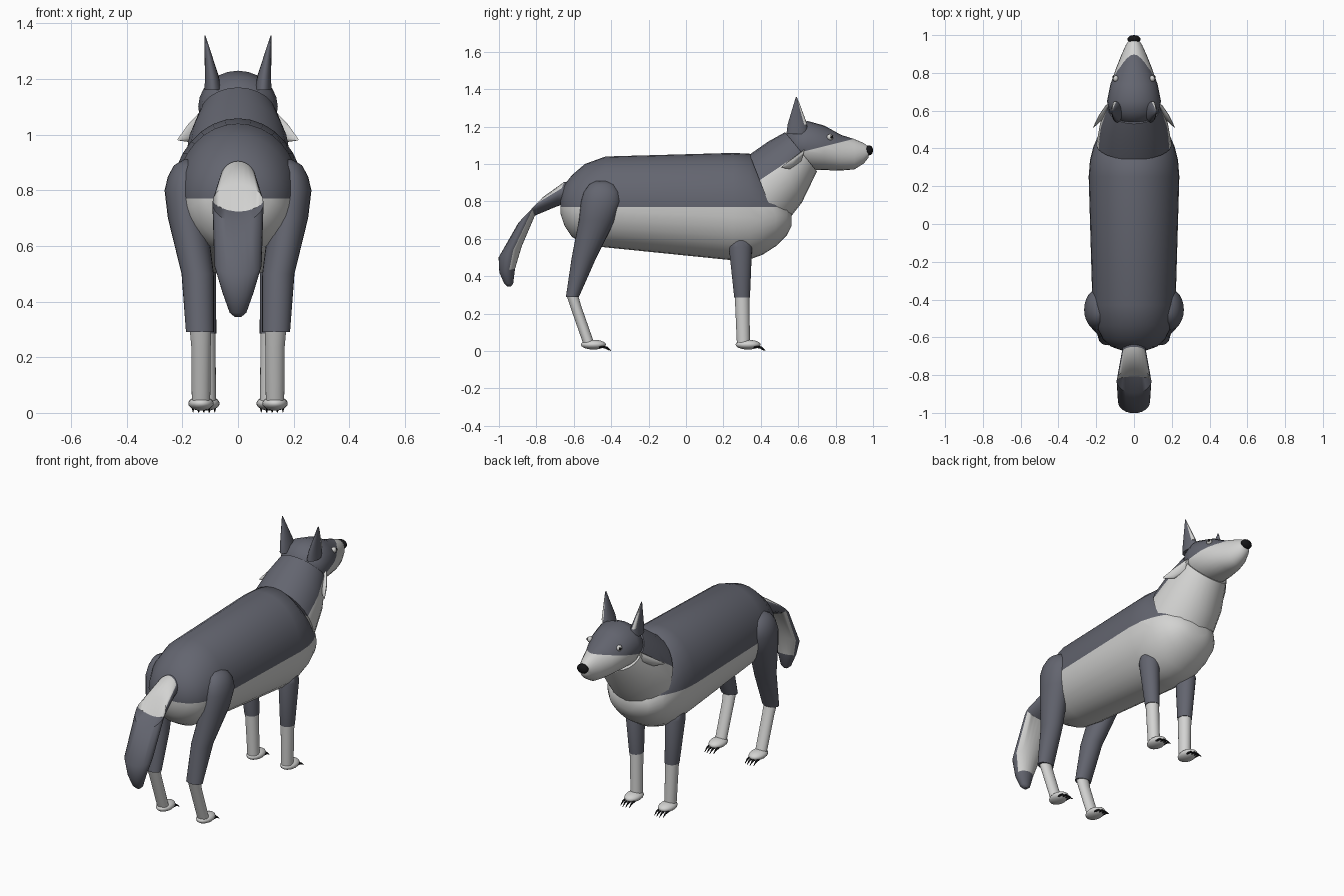
import bpy
import bmesh
from math import sin, cos, pi
from mathutils import Vector, Matrix

default_cube = bpy.data.objects.get("Cube")
if default_cube:
    bpy.data.objects.remove(default_cube, do_unlink=True)


def make_material(name, red, green, blue):
    material = bpy.data.materials.new(name)
    material.use_nodes = True
    colour = (red, green, blue, 1)
    material.diffuse_color = colour
    shader = material.node_tree.nodes["Principled BSDF"]
    shader.inputs["Base Color"].default_value = colour
    shader.inputs["Roughness"].default_value = 0.8
    return material


GREY = make_material("slate grey fur", 0.125, 0.13, 0.16)
WHITE = make_material("pale fur", 0.65, 0.65, 0.64)
BLACK = make_material("black", 0.008, 0.008, 0.009)


def finish(name, bm, materials, rule=None, angle=50):
    """Turn a bmesh into a smooth object, colouring faces by the rule."""
    bmesh.ops.recalc_face_normals(bm, faces=bm.faces)
    bm.normal_update()
    for face in bm.faces:
        if rule and rule(face.calc_center_median(), face.normal):
            face.material_index = 1
    mesh = bpy.data.meshes.new(name)
    bm.to_mesh(mesh)
    bm.free()
    for material in materials:
        mesh.materials.append(material)
    part = bpy.data.objects.new(name, mesh)
    bpy.context.collection.objects.link(part)
    bpy.ops.object.select_all(action="DESELECT")
    part.select_set(True)
    bpy.context.view_layer.objects.active = part
    bpy.ops.object.shade_smooth_by_angle(angle=angle * pi / 180)
    return part


def loft(name, rings, materials, cut=None, rule=None, side=1, segments=24):
    """Skin elliptical rings given as (centre, half width, half depth vector in y and z)."""
    bm = bmesh.new()
    loops = []
    for (x, y, z), width, (dy, dz) in rings:
        loop = []
        for i in range(segments):
            a = 2 * pi * i / segments
            point = (side * (x + width * cos(a)), y + dy * sin(a), z + dz * sin(a))
            loop.append(bm.verts.new(point))
        loops.append(loop)
    for lower, upper in zip(loops, loops[1:]):
        for i in range(segments):
            j = (i + 1) % segments
            bm.faces.new((lower[i], lower[j], upper[j], upper[i]))
    bm.faces.new(loops[0])
    bm.faces.new(loops[-1])
    if cut:
        point, normal = Vector(cut[0]), Vector(cut[1])
        geometry = bm.verts[:] + bm.edges[:] + bm.faces[:]
        bmesh.ops.bisect_plane(bm, geom=geometry, plane_co=point, plane_no=normal)
        rule = lambda centre, n: (centre - point).dot(normal) < 0
    return finish(name, bm, materials, rule)


def ball(name, centre, size, material):
    bm = bmesh.new()
    bmesh.ops.create_uvsphere(bm, u_segments=16, v_segments=10, radius=1,
                              matrix=Matrix.Translation(centre) @ Matrix.Diagonal((*size, 1)))
    return finish(name, bm, [material])


def upright(profile):
    """Rings facing along y, from (y, centre z, half height, half width)."""
    return [((0, y, z), width, (0, height)) for y, z, height, width in profile]


def level(profile):
    """Rings facing along z, from (x, y, z, half width, half depth)."""
    return [((x, y, z), width, (depth, 0)) for x, y, z, width, depth in profile]


# Torso, pale below the flank line
torso = [(-0.67, 0.78, 0.05, 0.06), (-0.65, 0.78, 0.11, 0.12), (-0.61, 0.775, 0.165, 0.165),
         (-0.54, 0.785, 0.215, 0.2), (-0.43, 0.797, 0.243, 0.22), (0.25, 0.772, 0.287, 0.24),
         (0.34, 0.772, 0.283, 0.233), (0.41, 0.75, 0.235, 0.215), (0.48, 0.725, 0.165, 0.185),
         (0.54, 0.71, 0.09, 0.13), (0.565, 0.71, 0.04, 0.06)]
loft("torso", upright(torso), [GREY, WHITE], cut=((0, 0, 0.77), (0, 0, 1)), segments=32)

# Neck with a ruff standing proud of the shoulders, pale throat
neck = [((0, 0.42, 0.845), 0.2, (-0.08, 0.205)), ((0, 0.53, 0.957), 0.18, (-0.09, 0.163)),
        ((0, 0.615, 1.065), 0.14, (-0.085, 0.105))]
loft("neck", neck, [GREY, WHITE], cut=((0, 0.39, 0.91), (0, -0.56, 0.83)))

# Head and muzzle, pale jaw and snout
head = [(0.53, 1.1, 0.03, 0.04), (0.545, 1.1, 0.075, 0.085), (0.59, 1.1, 0.11, 0.13),
        (0.65, 1.1, 0.13, 0.143), (0.74, 1.086, 0.119, 0.125), (0.83, 1.06, 0.095, 0.093),
        (0.9, 1.052, 0.081, 0.065), (0.95, 1.057, 0.055, 0.042), (0.975, 1.063, 0.03, 0.025)]
loft("head", upright(head), [GREY, WHITE], cut=((0, 0.6, 1.06), (0, -0.24, 0.97)))
ball("nose", (0, 0.978, 1.073), (0.035, 0.022, 0.027), BLACK)

# Drooping tail, pale on the inner side above the tip
tail = [((0, -0.6, 0.85), 0.05, (0.02, 0.05)), ((0, -0.68, 0.835), 0.065, (0.03, 0.07)),
        ((0, -0.83, 0.755), 0.092, (0.065, 0.068)), ((0, -0.94, 0.53), 0.085, (0.062, 0.03)),
        ((0, -0.956, 0.43), 0.055, (0.042, 0.01)), ((0, -0.948, 0.36), 0.03, (0.024, 0)),
        ((0, -0.946, 0.345), 0.012, (0.01, 0))]
loft("tail", tail, [GREY, WHITE],
     rule=lambda centre, n: centre.z > 0.48 and -0.93 < centre.y < -0.62
     and n.dot(Vector((0, 0.85, -0.5))) > 0.6)

# Leg profiles, each from the top down to the ankle
hind_thigh = [(0.18, -0.45, 0.91, 0.015, 0.03), (0.185, -0.45, 0.89, 0.045, 0.068),
              (0.188, -0.45, 0.85, 0.064, 0.096), (0.19, -0.453, 0.8, 0.074, 0.108),
              (0.182, -0.475, 0.7, 0.07, 0.097), (0.145, -0.545, 0.5, 0.058, 0.066),
              (0.137, -0.607, 0.29, 0.05, 0.035)]
hind_shin = [(0.135, -0.607, 0.295, 0.038, 0.031), (0.133, -0.59, 0.24, 0.035, 0.03),
             (0.133, -0.52, 0.04, 0.033, 0.03)]
front_thigh = [(0.135, 0.29, 0.605, 0.02, 0.025), (0.135, 0.29, 0.59, 0.047, 0.05),
               (0.133, 0.291, 0.555, 0.054, 0.062), (0.118, 0.3, 0.285, 0.04, 0.042)]
front_shin = [(0.118, 0.3, 0.29, 0.037, 0.039), (0.112, 0.307, 0.04, 0.033, 0.035)]

for side, label in ((1, "left"), (-1, "right")):
    # Legs and clawed paws
    for place, thigh, shin in (("hind", hind_thigh, hind_shin), ("front", front_thigh, front_shin)):
        loft(f"{label}_{place}_upper_leg", level(thigh), [GREY], side=side)
        loft(f"{label}_{place}_lower_leg", level(shin), [WHITE], side=side)
        paw_x, paw_y = shin[-1][0], shin[-1][1] + 0.025
        ball(f"{label}_{place}_paw", (side * paw_x, paw_y, 0.034), (0.046, 0.067, 0.026), WHITE)
        for toe in range(4):
            offset = (toe - 1.5) * 0.019
            reach = paw_y - abs(offset) * 0.4
            x = paw_x + offset
            claw = [((x, reach + 0.04, 0.024), 0.006, (0, 0.007)),
                    ((x, reach + 0.075, 0.019), 0.005, (0.002, 0.005)),
                    ((x, reach + 0.098, 0.002), 0.001, (0.001, 0.001))]
            loft(f"{label}_{place}_claw_{toe + 1}", claw, [BLACK], side=side, segments=8)

    # Pointed ear with a slim pale lining
    ear = [(0.09, 0.595, 1.16, 0.03, 0.058), (0.094, 0.595, 1.21, 0.025, 0.052),
           (0.119, 0.59, 1.357, 0.002, 0.003)]
    loft(f"{label}_ear", level(ear), [GREY], side=side, segments=16)
    lining = [(0.1, 0.634, 1.21, 0.012, 0.015), (0.118, 0.598, 1.34, 0.002, 0.003)]
    loft(f"{label}_ear_lining", level(lining), [WHITE], side=side, segments=12)

    # Cheek tuft sweeping back
    tuft = [((0.135, 0.625, 1.045), 0.016, (0.01, 0.035)), ((0.172, 0.57, 1.007), 0.016, (0.014, 0.034)),
            ((0.214, 0.512, 0.983), 0.003, (0.001, 0.004))]
    loft(f"{label}_cheek_tuft", tuft, [WHITE], side=side, segments=12)

    # Eye and pupil
    ball(f"{label}_eye", (side * 0.097, 0.77, 1.143), (0.015, 0.017, 0.017), WHITE)
    ball(f"{label}_pupil", (side * 0.107, 0.778, 1.145), (0.007, 0.008, 0.008), BLACK)
